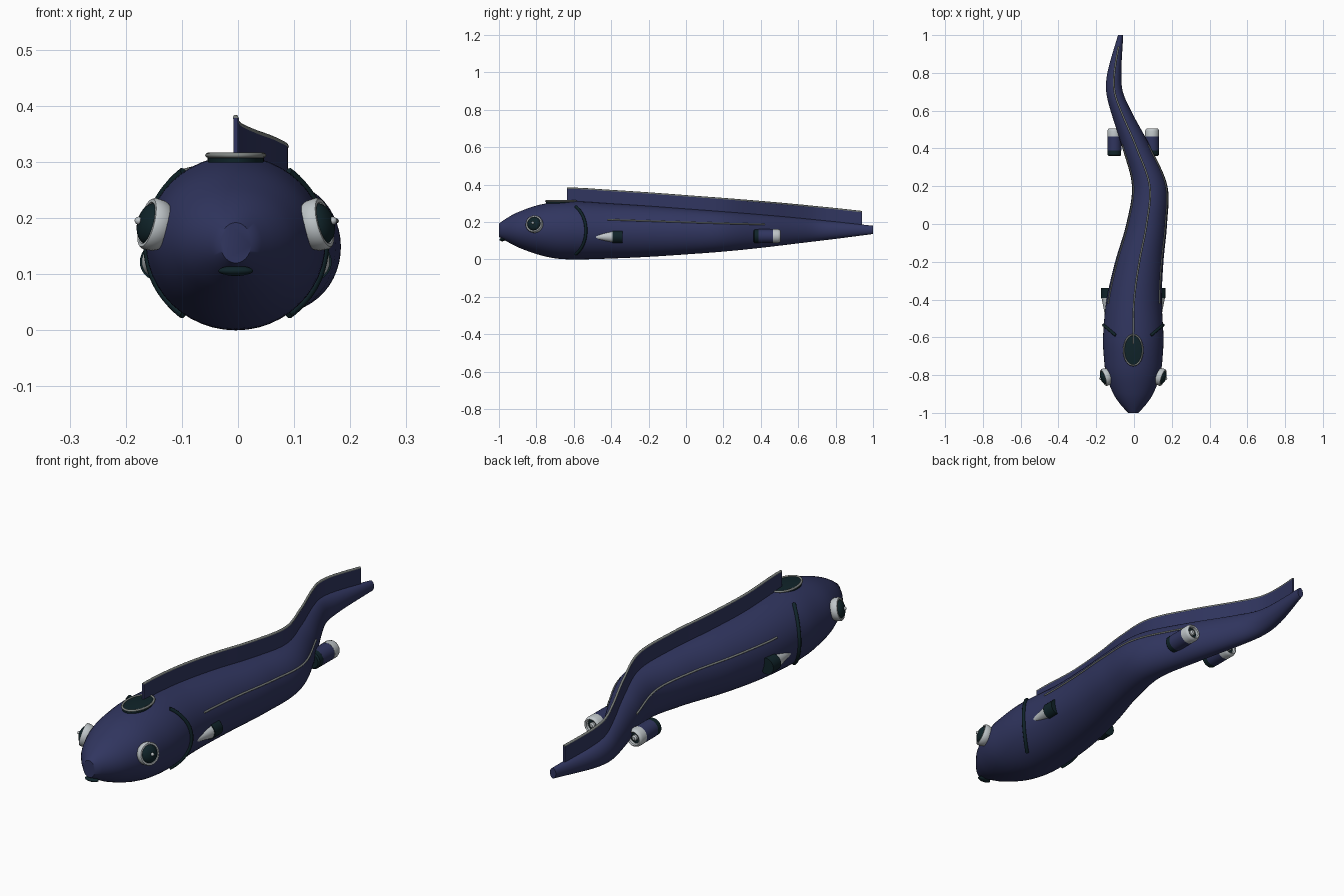
import bpy, bmesh, math
from mathutils import Vector, Matrix

if "Cube" in bpy.data.objects:
    bpy.data.objects.remove(bpy.data.objects["Cube"])

def material(name, rgb):
    m = bpy.data.materials.new(name)
    m.diffuse_color = (*rgb, 1)
    m.use_nodes = True
    m.node_tree.nodes["Principled BSDF"].inputs["Base Color"].default_value = m.diffuse_color
    return m

NAVY = material("navy hull", (0.030, 0.036, 0.115))
DARK = material("dark teal", (0.005, 0.017, 0.022))
LIGHT = material("light grey", (0.52, 0.56, 0.58))
TRIM = material("trim grey", (0.22, 0.24, 0.23))
CX = -0.004                     # midline of head and fittings

# Hull stations: y, spine x, half width, top z, bottom z
ST = [(-1.0, CX, .028, .192, .120), (-.95, CX, .072, .226, .092), (-.9, CX, .105, .252, .066),
      (-.8, CX, .143, .288, .029), (-.7, CX, .156, .306, .006), (-.6, CX, .160, .311, .000),
      (-.4, .001, .146, .299, .005), (-.2, .028, .128, .286, .014), (0, .067, .108, .271, .027),
      (.2, .083, .094, .256, .042), (.4, .015, .076, .240, .062), (.6, -.070, .054, .222, .086),
      (.7, -.103, .044, .212, .098), (.8, -.104, .037, .202, .110), (1.0, -.071, .014, .180, .136)]

def hull(y):
    """Smooth (Hermite) interpolation of the hull stations at y."""
    i = max(k for k in range(len(ST) - 1) if ST[k][0] <= y or k == 0)
    a, b = ST[i], ST[i + 1]
    h = b[0] - a[0]
    t = (y - a[0]) / h
    p, n = ST[max(i - 1, 0)], ST[min(i + 2, len(ST) - 1)]
    out = []
    for c in range(1, 5):
        m0 = (b[c] - p[c]) / (b[0] - p[0]) * h
        m1 = (n[c] - a[c]) / (n[0] - a[0]) * h
        out.append((2*t**3 - 3*t*t + 1)*a[c] + (t**3 - 2*t*t + t)*m0
                   + (3*t*t - 2*t**3)*b[c] + (t**3 - t*t)*m1)
    return out

def on_hull(y, ang, lift=0.0):
    x, w, top, bot = hull(y)
    return Vector((x + (w + lift) * math.cos(ang), y,
                   (top + bot) / 2 + ((top - bot) / 2 + lift) * math.sin(ang)))

def add(name, bm, mat, angle=40):
    bmesh.ops.recalc_face_normals(bm, faces=bm.faces)
    me = bpy.data.meshes.new(name)
    bm.to_mesh(me)
    bm.free()
    ob = bpy.data.objects.new(name, me)
    bpy.context.collection.objects.link(ob)
    me.materials.append(mat)
    bpy.ops.object.select_all(action='DESELECT')
    ob.select_set(True)
    bpy.context.view_layer.objects.active = ob
    bpy.ops.object.shade_smooth_by_angle(angle=math.radians(angle))
    return ob

def loft(name, rings, mat, closed=False, angle=40):
    """Skin a list of rings; cap the ends unless closed into a loop."""
    bm = bmesh.new()
    vs = [[bm.verts.new(p) for p in r] for r in rings]
    n = len(vs[0])
    for k in range(len(vs) if closed else len(vs) - 1):
        a, b = vs[k], vs[(k + 1) % len(vs)]
        for j in range(n):
            bm.faces.new((a[j], a[(j+1) % n], b[(j+1) % n], b[j]))
    if not closed:
        bm.faces.new(vs[0])
        bm.faces.new(vs[-1])
    return add(name, bm, mat, angle)

def tube(name, pts, r, mat, closed=False, sides=8):
    rings, n = [], len(pts)
    for i, p in enumerate(pts):
        nxt = pts[(i + 1) % n] if closed else pts[min(i + 1, n - 1)]
        prv = pts[i - 1] if closed else pts[max(i - 1, 0)]
        d = (nxt - prv).normalized()
        ref = Vector((0, 0, 1)) if abs(d.z) < .75 else Vector((1, 0, 0))
        if closed or abs(d.x) < .75 and name.startswith("gill"):
            ref = Vector((0, 0, 1)) if closed else Vector((1, 0, 0))
        u = d.cross(ref).normalized()
        v = d.cross(u)
        rings.append([p + r * (u * math.cos(a) + v * math.sin(a))
                      for a in (2 * math.pi * k / sides for k in range(sides))])
    return loft(name, rings, mat, closed, 60)

def lathe(name, prof, mat, M, n=28, angle=35):
    """Solid of revolution about local z: profile of (radius, height), placed by M."""
    return loft(name, [[M @ Vector((r * math.cos(2*math.pi*k/n), r * math.sin(2*math.pi*k/n), h))
                        for k in range(n)] for r, h in prof], mat, False, angle)

def ball(name, M, mat):
    bm = bmesh.new()
    bmesh.ops.create_uvsphere(bm, u_segments=28, v_segments=16, radius=1, matrix=M)
    return add(name, bm, mat, 60)

def span(a, b, n):
    return [a + (b - a) * i / (n - 1) for i in range(n)]

# Hull
loft("hull", [[on_hull(y, 2 * math.pi * k / 48) for k in range(48)]
              for y in span(-1, 1, 101)], NAVY, angle=50)

# Dorsal fin and its trim
FIN_H, ys = 0.068, span(-.635, .94, 90)
fin = []
for y in ys:
    x, w, top, bot = hull(y)
    fin.append([(x - .004, y, top - .012), (x + .004, y, top - .012),
                (x + .004, y, top + FIN_H), (x - .004, y, top + FIN_H)])
loft("dorsal_fin", fin, NAVY)
tube("fin_trim", [Vector((hull(y)[0], y, hull(y)[2] + FIN_H)) for y in ys], .005, TRIM)

# Mouth
ball("mouth", Matrix.Translation((CX, -.982, .106)) @ Matrix.Diagonal((.031, .015, .009, 1)), DARK)

# Top hatch with rim
HM = Matrix.Translation((CX, -.668, .311)) @ Matrix.Diagonal((.05, .081, 1, 1))
lathe("hatch", [(1, -.012), (1, .001), (.6, .004), (.05, .005)], DARK, HM, 40)
tube("hatch_rim", [HM @ Vector((math.cos(a), math.sin(a), .001))
                   for a in (2 * math.pi * k / 48 for k in range(48))], .0045, TRIM, True)

AFT = Matrix.Rotation(-math.pi / 2, 4, 'X')      # local z to +y
for s, side in ((-1, "left"), (1, "right")):
    # Eye: rim, dark lens, glint
    nrm = Vector((s * .92, -.3, .24)).normalized()
    EM = Matrix.Translation((CX + s * .152, -.812, .19)) @ nrm.to_track_quat('Z', 'Y').to_matrix().to_4x4()
    lathe(side + "_eye_rim", [(.041, -.025), (.046, -.015), (.047, .002), (.044, .007),
                              (.038, .007), (.036, .003)], LIGHT, EM)
    ball(side + "_eye_lens", EM @ Matrix.Diagonal((.037, .037, .022, 1)), DARK)
    ball(side + "_eye_glint", EM @ Matrix.Translation((0, 0, .023)) @ Matrix.Scale(.007, 4), LIGHT)

    def flank(a):
        return a if s > 0 else math.pi - a

    # Gill band
    tube("gill_" + side, [on_hull(-.535 - .055 * (abs(t) / .95) ** 2, flank(t), .001)
                          for t in span(-.95, .95, 32)], .008, DARK)
    # Lateral line
    tube("lateral_line_" + side, [on_hull(y, flank(.42), .001)
                                  for y in span(-.42, .42, 60)], .004, TRIM)
    # Front pod: cone and dark nozzle
    PM = Matrix.Translation((CX + s * .137, 0, .122)) @ AFT
    lathe(side + "_pod_cone", [(.002, -.54), (.031, -.39)], LIGHT, PM)
    lathe(side + "_pod_nozzle", [(.034, -.393), (.034, -.34)], DARK, PM)
    # Rear thruster: intake, casing, ring, recess, hub
    TM = Matrix.Translation((CX + s * .1, 0, .125)) @ AFT
    lathe(side + "_thruster_intake", [(.030, .36), (.036, .366), (.036, .39)], DARK, TM)
    lathe(side + "_thruster_casing", [(.0365, .388), (.0365, .466)], NAVY, TM)
    lathe(side + "_thruster_ring", [(.037, .464), (.037, .492), (.034, .501), (.029, .505),
                                    (.024, .502), (.023, .485)], LIGHT, TM)
    lathe(side + "_thruster_recess", [(.0235, .48), (.0235, .49)], DARK, TM)
    lathe(side + "_thruster_hub", [(.012, .485), (.012, .498), (.006, .503)], LIGHT, TM)
